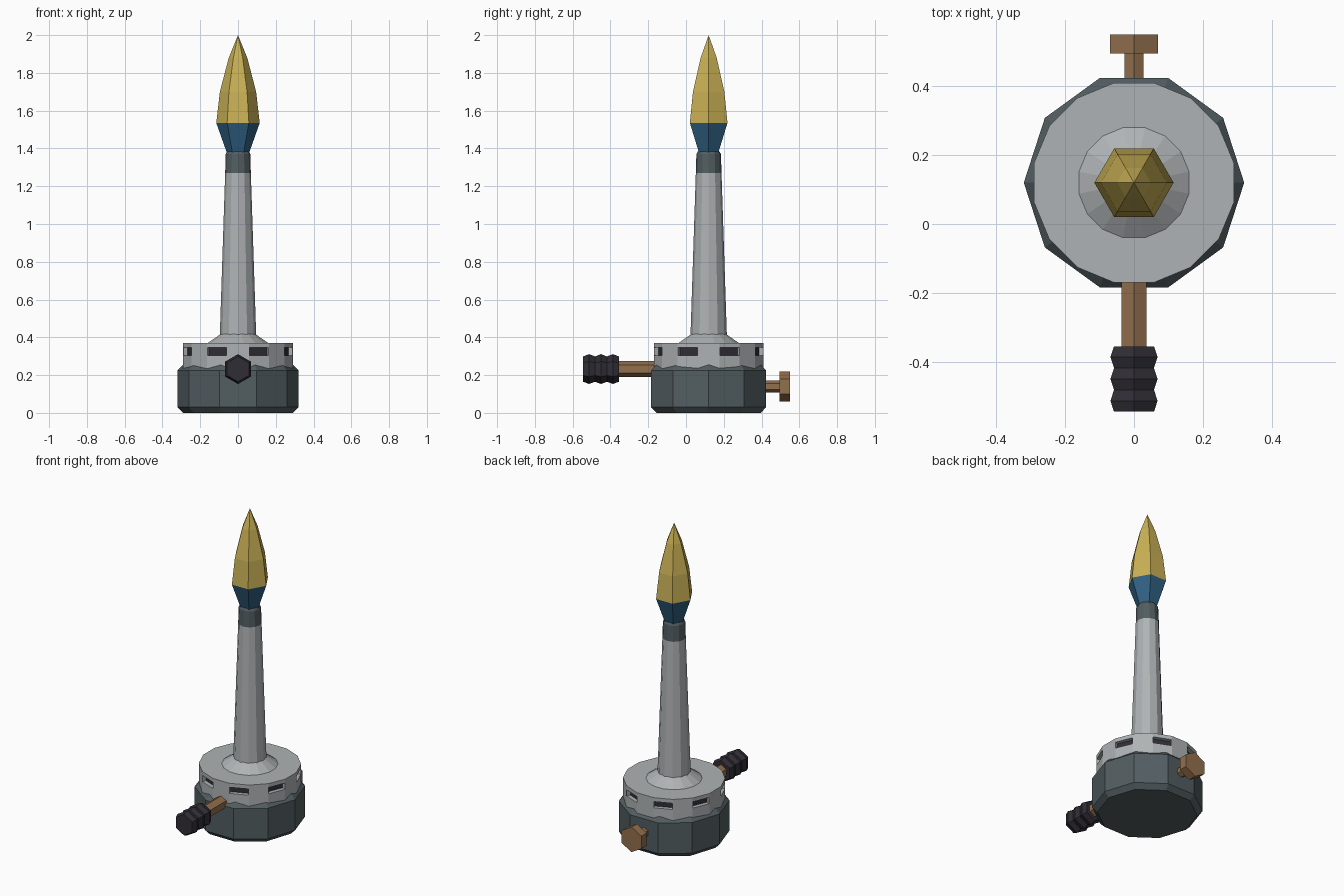
import bpy, bmesh, math
from mathutils import Matrix, Vector

if "Cube" in bpy.data.objects:
    bpy.data.objects.remove(bpy.data.objects["Cube"])

CY = 0.12  # burner axis


def material(name, rgb):
    m = bpy.data.materials.new(name)
    m.use_nodes = True
    m.diffuse_color = (*rgb, 1)
    m.node_tree.nodes["Principled BSDF"].inputs["Base Color"].default_value = (*rgb, 1)
    return m


GREY = material("light grey metal", (0.43, 0.45, 0.46))
SLATE = material("dark slate", (0.085, 0.11, 0.12))
GOLD = material("flame yellow", (0.58, 0.43, 0.09))
BLUE = material("flame blue", (0.03, 0.12, 0.23))
BRASS = material("brass brown", (0.29, 0.16, 0.075))
BLACK = material("black rubber", (0.03, 0.027, 0.036))


def lathe(name, sides, profile, mats, turn=0.0, matrix=None, rule=None):
    """Spin (radius, height) pairs into a faceted solid."""
    bm = bmesh.new()
    rings = []
    for r, h in profile:
        if r == 0:
            rings.append([bm.verts.new((0, 0, h))] * sides)
        else:
            rings.append([bm.verts.new((r * math.cos(a), r * math.sin(a), h))
                          for a in (turn + math.tau * i / sides for i in range(sides))])
    for low, high in zip(rings, rings[1:]):
        for i in range(sides):
            j = (i + 1) % sides
            corners = dict.fromkeys((low[i], low[j], high[j], high[i]))
            bm.faces.new(list(corners))
    for ring in (rings[0], rings[-1]):
        if len(set(ring)) > 2:
            bm.faces.new(ring)
    if rule:
        rule(bm)
    bm.transform(matrix or Matrix.Translation((0, CY, 0)))
    bmesh.ops.recalc_face_normals(bm, faces=bm.faces)
    mesh = bpy.data.meshes.new(name)
    bm.to_mesh(mesh)
    bm.free()
    for m in mats:
        mesh.materials.append(m)
    obj = bpy.data.objects.new(name, mesh)
    bpy.context.collection.objects.link(obj)
    return obj


def above(height):
    """Give faces above a height the second material."""
    def rule(bm):
        for f in bm.faces:
            f.material_index = int(f.calc_center_median().z > height)
    return rule


def vents(bm):
    """Cut a recessed dark slot into every other side of the middle band."""
    bm.normal_update()
    for f in list(bm.faces):
        c = f.calc_center_median()
        if abs(c.z - 0.325) > 0.01 or math.hypot(c.x, c.y) < 0.2:
            continue
        step = round(math.atan2(c.y, c.x) / (math.pi / 8))
        if step % 2 == 0:
            continue
        inward = -Vector((c.x, c.y, 0)).normalized()
        # narrow the opening to leave slim posts at both sides
        bmesh.ops.inset_individual(bm, faces=[f], thickness=0.003)
        back = bmesh.ops.extrude_discrete_faces(bm, faces=[f])["faces"][0]
        bmesh.ops.translate(bm, verts=back.verts, vec=inward * 0.025)
        back.material_index = 1


# Base and air collar
lathe("base", 10, [(0.29, 0), (0.32, 0.03), (0.32, 0.225), (0.29, 0.255)], [SLATE])
R = 0.29 / math.cos(math.pi / 16)
lathe("vent_housing", 16, [(R, 0.2), (R, 0.303), (R, 0.347), (R, 0.37)],
      [GREY, BLACK], math.pi / 16, rule=vents)
lathe("housing_cone", 16, [(0.163, 0.365), (0.163, 0.37), (0.09, 0.42)], [GREY], math.pi / 16)

# Barrel with its dark mouth
lathe("barrel", 12, [(0.097, 0.4), (0.096, 0.42), (0.068, 1.27), (0.065, 1.37), (0.057, 1.385)],
      [GREY, SLATE], rule=above(1.27))

# Flame
lathe("flame", 6, [(0.06, 1.38), (0.115, 1.535), (0.096, 1.7), (0.049, 1.88), (0, 2)],
      [BLUE, GOLD], rule=above(1.535))


def along_y(z):
    """Lay a lathe on its side: its height becomes y, a corner points up."""
    return Matrix.Translation((0, 0, z)) @ Matrix.Rotation(-math.pi / 2, 4, "X")


UP = math.pi / 2
# Gas inlet and ribbed hose
lathe("inlet_pipe", 6, [(0.042, -0.37), (0.042, -0.1)], [BRASS], UP, along_y(0.232))
ribs = [(0.079 if i % 2 else 0.067, -0.545 + 0.19 * i / 6) for i in range(7)]
lathe("hose_grip", 6, ribs, [BLACK], UP, along_y(0.232))

# Adjusting screw
lathe("screw_stem", 6, [(0.032, 0.35), (0.032, 0.5)], [BRASS], UP, along_y(0.14))
lathe("screw_knob", 6, [(0.08, 0.495), (0.08, 0.55)], [BRASS], UP, along_y(0.14))
